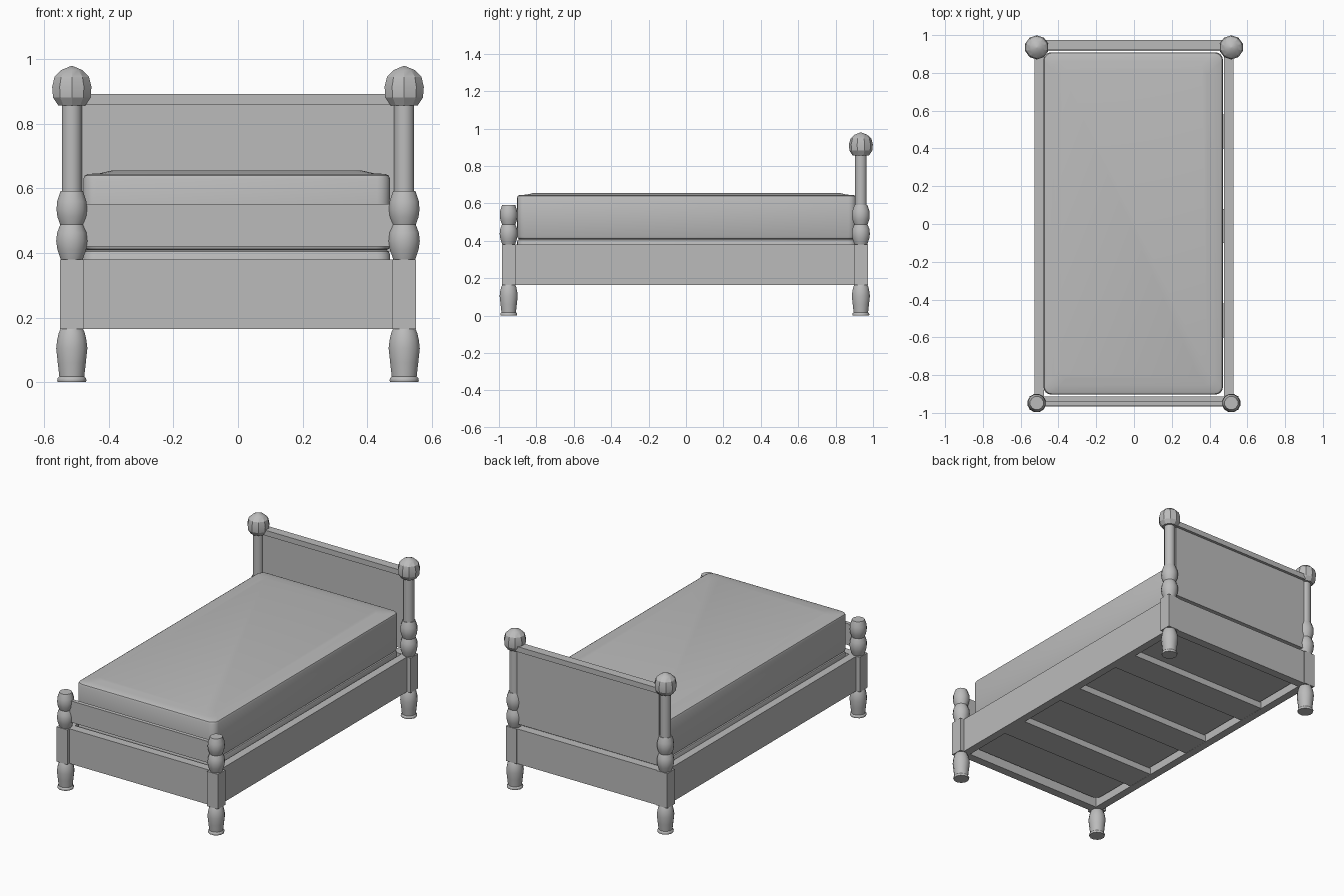
import bpy, bmesh, math

cube = bpy.data.objects.get("Cube")
if cube:
    bpy.data.objects.remove(cube, do_unlink=True)

grey = bpy.data.materials.new("plain grey")
grey.use_nodes = True
grey.diffuse_color = (0.5, 0.5, 0.5, 1)
grey.node_tree.nodes["Principled BSDF"].inputs["Base Color"].default_value = (0.5, 0.5, 0.5, 1)


def finish(name, bm, smooth=0):
    """Turn a bmesh into a grey object, smoothed below the given angle."""
    bmesh.ops.recalc_face_normals(bm, faces=bm.faces)
    mesh = bpy.data.meshes.new(name)
    bm.to_mesh(mesh)
    bm.free()
    mesh.materials.append(grey)
    obj = bpy.data.objects.new(name, mesh)
    bpy.context.collection.objects.link(obj)
    if smooth:
        bpy.ops.object.select_all(action="DESELECT")
        obj.select_set(True)
        bpy.context.view_layer.objects.active = obj
        bpy.ops.object.shade_smooth_by_angle(angle=math.radians(smooth))
    return obj


def box(name, x, y, z):
    """Box from (low, high) ranges on each axis."""
    bm = bmesh.new()
    bmesh.ops.create_cube(bm, size=1)
    for v in bm.verts:
        for axis, (low, high) in enumerate((x, y, z)):
            v.co[axis] = low if v.co[axis] < 0 else high
    return finish(name, bm)


def loft(name, rings, smooth):
    """Skin a stack of closed rings and cap both ends."""
    bm = bmesh.new()
    loops = [[bm.verts.new(p) for p in ring] for ring in rings]
    n = len(loops[0])
    for low, high in zip(loops, loops[1:]):
        for i in range(n):
            j = (i + 1) % n
            bm.faces.new((low[i], low[j], high[j], high[i]))
    bm.faces.new(loops[0])
    bm.faces.new(loops[-1])
    return finish(name, bm, smooth)


def turned(name, cx, cy, profile, sides=12, smooth=40):
    """Lathe a (radius, height) profile round a vertical axis."""
    turn = [2 * math.pi * (i + 0.5) / sides for i in range(sides)]
    rings = [[(cx + r * math.cos(a), cy + r * math.sin(a), z) for a in turn]
             for r, z in profile]
    return loft(name, rings, smooth)


def cushion(name, profile, corner=0.04, steps=5):
    """Rounded rectangle slab from (inset, height) pairs."""
    rings = []
    for inset, z in profile:
        ring = []
        for q, (sx, sy) in enumerate(((1, 1), (-1, 1), (-1, -1), (1, -1))):
            for k in range(steps):
                a = math.pi / 2 * (q + k / (steps - 1))
                ring.append((-0.004 + sx * (0.475 - inset - corner) + corner * math.cos(a),
                             0.003 + sy * (0.906 - inset - corner) + corner * math.sin(a), z))
        rings.append(ring)
    return loft(name, rings, 30)


POST_X, FRONT_Y, BACK_Y = 0.515, -0.948, 0.935
BOTTOM, TOP = 0.165, 0.38
foot_profile = [(0.045, 0), (0.047, 0.006), (0.045, 0.013), (0.04, 0.017), (0.045, 0.06),
                (0.05, 0.105), (0.047, 0.13), (0.042, 0.152), (0.036, BOTTOM)]
knob_profile = [(0.035, TOP), (0.046, 0.41), (0.05, 0.437), (0.047, 0.463), (0.037, 0.488),
                (0.046, 0.512), (0.049, 0.535), (0.047, 0.56), (0.036, 0.592)]
shaft_profile = [(0.032, 0.585), (0.032, 0.87)]
ball_profile = [(0.044, 0.857), (0.061, 0.882), (0.064, 0.915), (0.056, 0.946),
                (0.034, 0.967), (0.004, 0.979)]

# Corner posts: turned foot, square block, turned knobs, and ball finials at the head
for side, x in (("left", POST_X), ("right", -POST_X)):
    for end, y in (("front", FRONT_Y), ("back", BACK_Y)):
        tag = f"{end}_{side}"
        turned(f"{tag}_foot", x, y, foot_profile)
        box(f"{tag}_block", (x - 0.037, x + 0.037), (y - 0.037, y + 0.037), (BOTTOM, TOP))
        turned(f"{tag}_knobs", x, y, knob_profile)
        if end == "back":
            turned(f"{tag}_shaft", x, y, shaft_profile)
            turned(f"{tag}_ball", x, y, ball_profile, 10, 25)

# Side and end rails
rail_y = (FRONT_Y + 0.03, BACK_Y - 0.03)
box("left_rail", (0.477, 0.526), rail_y, (BOTTOM, TOP))
box("right_rail", (-0.526, -0.477), rail_y, (BOTTOM, TOP))
inner = (-0.485, 0.485)
box("front_rail", inner, (-0.965, -0.913), (BOTTOM, TOP))
box("back_rail", inner, (0.915, 0.967), (BOTTOM, TOP))

# Headboard, its cap and the low footboard
box("headboard_panel", inner, (0.932, 0.957), (0.405, 0.862))
box("headboard_cap", inner, (0.92, 0.974), (0.86, 0.893))
box("footboard_panel", inner, (-0.96, -0.936), (0.42, 0.552))

# Cross slats under the bed
for i, y in enumerate((-0.51, -0.01, 0.49)):
    box(f"slat_{i + 1}", (-0.48, 0.48), (y - 0.09, y + 0.09), (BOTTOM + 0.001, 0.208))

# Bed base and mattress with a slightly raised top
cushion("bed_base", [(0.012, 0.205), (0, 0.217), (0, 0.395), (0.004, 0.405), (0.012, 0.41)])
cushion("mattress", [(0.014, 0.408), (0.004, 0.413), (0, 0.423), (0, 0.63), (0.004, 0.64),
                     (0.014, 0.645), (0.05, 0.647), (0.085, 0.655)])
